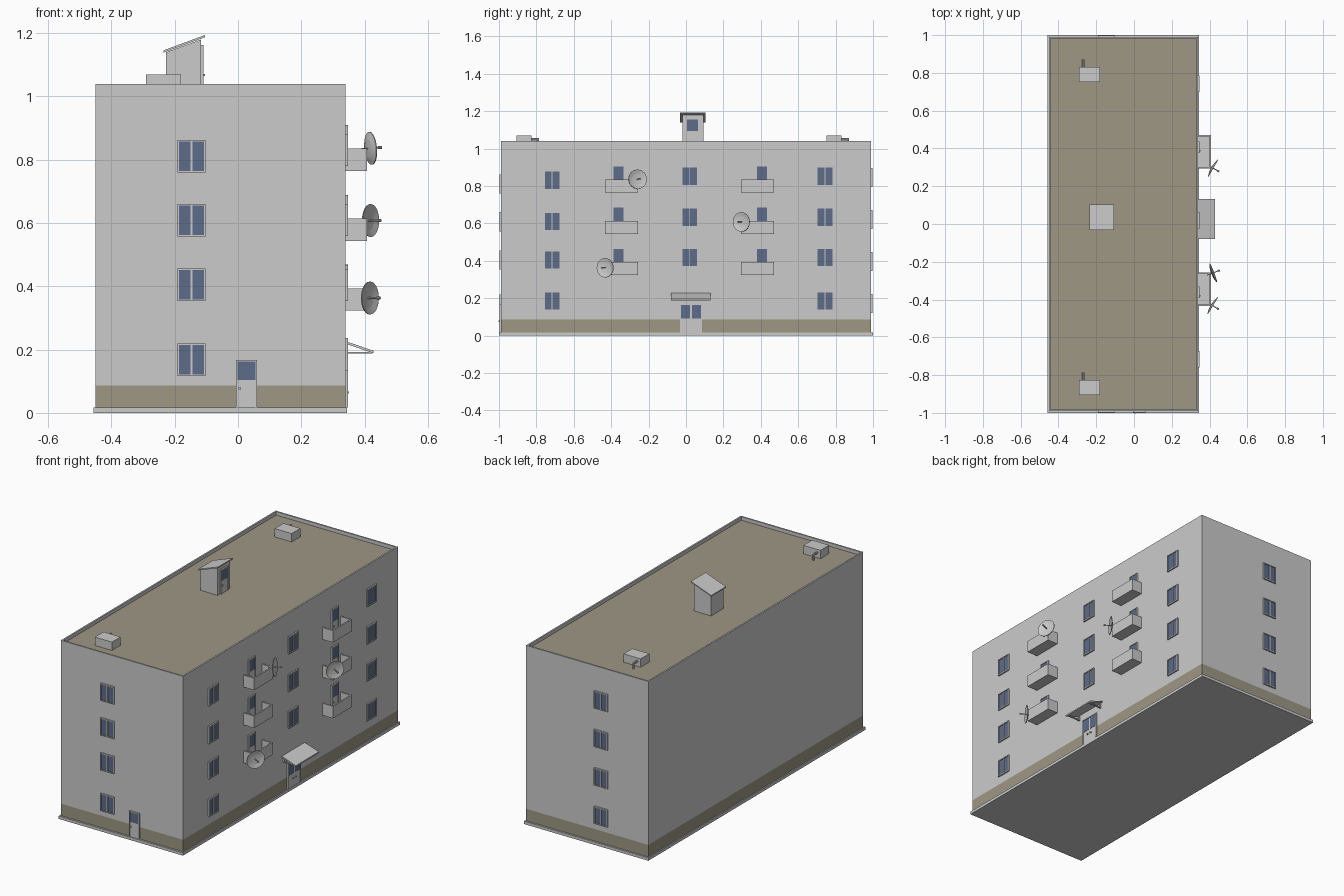
import bpy, bmesh
from math import pi
from mathutils import Vector, Matrix

if "Cube" in bpy.data.objects:
    bpy.data.objects.remove(bpy.data.objects["Cube"])

def material(name, rgb):
    m = bpy.data.materials.new(name)
    m.diffuse_color = (*rgb, 1)
    m.use_nodes = True
    m.node_tree.nodes["Principled BSDF"].inputs["Base Color"].default_value = m.diffuse_color
    return m

GREY = material("plaster", (0.8, 0.8, 0.8))
GLASS = material("glass", (0.11, 0.15, 0.25))
BROWN = material("brown", (0.34, 0.31, 0.23))
MATS = [GREY, GLASS, BROWN]

def finish(name, bm):
    bmesh.ops.recalc_face_normals(bm, faces=bm.faces)
    me = bpy.data.meshes.new(name)
    bm.to_mesh(me)
    bm.free()
    for m in MATS:
        me.materials.append(m)
    ob = bpy.data.objects.new(name, me)
    bpy.context.collection.objects.link(ob)
    return ob

def add_box(bm, x, y, z, mat=0):
    c = [(a[0] + a[1]) / 2 for a in (x, y, z)]
    s = [abs(a[1] - a[0]) for a in (x, y, z)]
    r = bmesh.ops.create_cube(bm, size=1, matrix=Matrix.Translation(c) @ Matrix.Diagonal((*s, 1)))
    for f in {f for v in r["verts"] for f in v.link_faces}:
        f.material_index = mat

def box(name, x, y, z, mat=0):
    bm = bmesh.new()
    add_box(bm, x, y, z, mat)
    return finish(name, bm)

def add_rod(bm, a, b, r, seg=8):
    a, b = Vector(a), Vector(b)
    rot = (b - a).to_track_quat('Z', 'Y').to_matrix().to_4x4()
    bmesh.ops.create_cone(bm, cap_ends=True, segments=seg, radius1=r, radius2=r,
                          depth=(b - a).length, matrix=Matrix.Translation((a + b) / 2) @ rot)

def prism(name, profile, y0, y1):
    # x-z outline extruded along y
    bm = bmesh.new()
    f = bm.faces.new([bm.verts.new((x, y0, z)) for x, z in profile])
    r = bmesh.ops.extrude_face_region(bm, geom=[f])
    vs = [g for g in r["geom"] if isinstance(g, bmesh.types.BMVert)]
    bmesh.ops.translate(bm, verts=vs, vec=(0, y1 - y0, 0))
    return finish(name, bm)

X0, X1, Y = -0.45, 0.339, 0.99

def wall_box(bm, side, u, n, z, mat=0):
    # u runs along the wall, n outward from it
    if side == "right":
        add_box(bm, (X1 + n[0], X1 + n[1]), u, z, mat)
    elif side == "roof_booth":
        add_box(bm, (-0.117 + n[0], -0.117 + n[1]), u, z, mat)
    else:
        s = -1 if side == "front" else 1
        add_box(bm, u, (s * (Y + n[0]), s * (Y + n[1])), z, mat)

def window(name, side, uc, zc, w=0.088, h=0.102):
    bm = bmesh.new()
    u0, u1, z0, z1, t, d = uc - w/2, uc + w/2, zc - h/2, zc + h/2, 0.005, (-0.004, 0.008)
    for u in ((u0, u0 + t), (u1 - t, u1), (uc - t/2, uc + t/2)):
        wall_box(bm, side, u, d, (z0, z1))
    for z in ((z0, z0 + t), (z1 - t, z1)):
        wall_box(bm, side, (u0, u1), d, z)
    wall_box(bm, side, (u0 + t/2, u1 - t/2), (-0.004, 0.004), (z0 + t/2, z1 - t/2), 1)
    finish(name, bm)

def door(name, side, u0, u1, z0, z1, split, leaves=1):
    bm = bmesh.new()
    t = 0.005
    wall_box(bm, side, (u0, u1), (-0.004, 0.005), (z0, z1))
    for u in ((u0, u0 + t), (u1 - t, u1)):
        wall_box(bm, side, u, (0, 0.008), (z0, z1))
    wall_box(bm, side, (u0, u1), (0, 0.008), (z1 - t, z1))
    w = (u1 - u0) / leaves
    for i in range(leaves):
        a, b = u0 + i * w, u0 + (i + 1) * w
        wall_box(bm, side, (a + t, b - t), (0, 0.0062), (split, z1 - t), 1)
        k = b - 0.014 if leaves > 1 and i == 0 else a + 0.012
        wall_box(bm, side, (k - 0.004, k + 0.004), (0, 0.012), (split - 0.03, split - 0.024))
    finish(name, bm)

# Foundation slab, painted band, body with sunken roof
box("foundation", (-0.457, 0.345), (-1, 1), (0, 0.017))
box("plinth_band", (X0, X1), (-Y, Y), (0.017, 0.087), 2)
bm = bmesh.new()
add_box(bm, (X0, X1), (-Y, Y), (0.087, 1.04))
top = max(bm.faces, key=lambda f: f.calc_center_median().z)
bmesh.ops.inset_region(bm, faces=[top], thickness=0.013)
r = bmesh.ops.extrude_face_region(bm, geom=[top])
bmesh.ops.translate(bm, verts=[g for g in r["geom"] if isinstance(g, bmesh.types.BMVert)], vec=(0, 0, -0.02))
for g in r["geom"]:
    if isinstance(g, bmesh.types.BMFace):
        g.material_index = 2
if top.is_valid:
    bmesh.ops.delete(bm, geom=[top], context='FACES_ONLY')
finish("building_body", bm)

# Windows
for z in (0.811, 0.609, 0.405, 0.168):
    window("front_window", "front", -0.147, z)
for z in (0.845, 0.62, 0.396, 0.172):
    window("back_window", "back", -0.147, z)
for y, rows in ((-0.716, (0.831, 0.61, 0.404, 0.185)),
                (0.02, (0.852, 0.633, 0.418)),
                (0.743, (0.852, 0.633, 0.418, 0.185))):
    for z in rows:
        window("side_window", "right", y, z)

# Doors
door("front_door", "front", -0.006, 0.06, 0.017, 0.167, 0.104)
door("entrance_door", "right", -0.032, 0.086, 0.017, 0.17, 0.092, 2)

# Balconies: open tray with a door behind
for y0, d0 in ((-0.433, -0.392), (0.294, 0.375)):
    for z in (0.765, 0.544, 0.323):
        bm = bmesh.new()
        y1, x1, h, t = y0 + 0.176, 0.407, z + 0.07, 0.008
        add_box(bm, (X1, x1), (y0, y1), (z, z + t))
        add_box(bm, (x1 - t, x1), (y0, y1), (z + t, h))
        for a in (y0, y1 - t):
            add_box(bm, (X1, x1 - t), (a, a + t), (z + t, h))
        finish("balcony", bm)
        door("balcony_door", "right", d0, d0 + 0.062, z + t, z + 0.145, z + 0.07)

# Entrance canopy with side brackets
prism("canopy", [(X1, 0.219), (X1, 0.227), (0.429, 0.196), (0.429, 0.188)], -0.08, 0.132)
bm = bmesh.new()
for y in (-0.065, 0.117):
    add_box(bm, (X1, 0.425), (y - 0.004, y + 0.004), (0.187, 0.193))
    add_box(bm, (X1, 0.347), (y - 0.004, y + 0.004), (0.187, 0.222))
finish("canopy_brackets", bm)

# Stair booth on the roof
prism("roof_booth", [(-0.227, 1.015), (-0.117, 1.015), (-0.117, 1.18), (-0.227, 1.14)], -0.02, 0.093)
prism("booth_roof", [(-0.235, 1.139), (-0.235, 1.146), (-0.105, 1.194), (-0.105, 1.187)], -0.032, 0.104)
door("booth_door", "roof_booth", 0.0, 0.07, 1.02, 1.162, 1.095)

# Roof vents with elbow pipe
for y in (0.752, -0.905):
    box("roof_vent", (-0.29, -0.18), (y, y + 0.08), (1.015, 1.069))
    bm = bmesh.new()
    add_rod(bm, (-0.268, y + 0.07, 1.05), (-0.268, y + 0.12, 1.05), 0.006)
    add_rod(bm, (-0.268, y + 0.114, 1.05), (-0.268, y + 0.114, 1.015), 0.006)
    finish("vent_pipe", bm)

# Satellite dishes: shallow bowl, rod through the centre, feed tip
def dish(x, y, z, normal):
    bm = bmesh.new()
    prof = [(0, 0.004), (0.03, 0.0065), (0.052, 0.012), (0.052, 0.009), (0.03, 0.0025), (0, 0)]
    vs = [bm.verts.new((r, 0, h)) for r, h in prof]
    es = [bm.edges.new(p) for p in zip(vs, vs[1:])]
    bmesh.ops.spin(bm, geom=vs + es, cent=(0, 0, 0), axis=(0, 0, 1), angle=2 * pi, steps=24)
    bmesh.ops.remove_doubles(bm, verts=bm.verts, dist=1e-5)
    bmesh.ops.translate(bm, verts=bm.verts, vec=(0, 0, -0.006))
    add_rod(bm, (0, 0, -0.03), (0, 0, 0.036), 0.0025)
    add_rod(bm, (0, 0, 0.03), (0, 0, 0.042), 0.005)
    rot = Vector(normal).to_track_quat('Z', 'Y').to_matrix().to_4x4()
    bmesh.ops.transform(bm, matrix=Matrix.Translation((x, y, z)) @ rot, verts=bm.verts)
    finish("satellite_dish", bm)

dish(0.415, -0.26, 0.836, (0.93, 0.36, 0.08))
dish(0.415, 0.298, 0.608, (0.87, -0.5, 0))
dish(0.413, -0.43, 0.363, (0.85, -0.52, 0))
